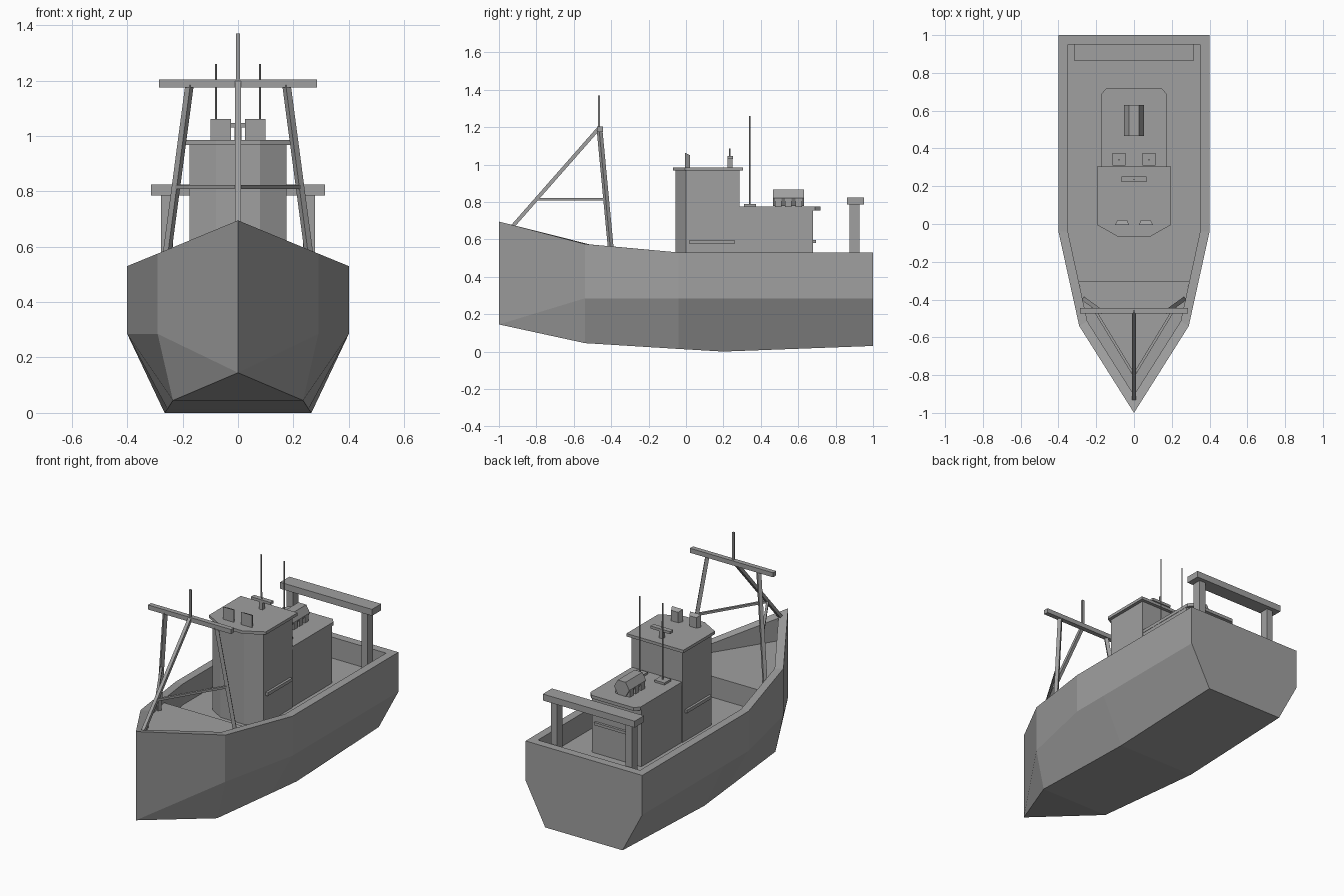
import bpy, bmesh
from mathutils import Vector

cube = bpy.data.objects.get("Cube")
if cube:
    bpy.data.objects.remove(cube, do_unlink=True)

grey = bpy.data.materials.new("plain grey")
grey.use_nodes = True
tone = (0.35, 0.35, 0.35, 1)
grey.diffuse_color = tone
grey.node_tree.nodes["Principled BSDF"].inputs["Base Color"].default_value = tone


def finish(name, bm):
    bmesh.ops.remove_doubles(bm, verts=bm.verts, dist=0.0005)
    bmesh.ops.recalc_face_normals(bm, faces=bm.faces)
    mesh = bpy.data.meshes.new(name)
    bm.to_mesh(mesh)
    bm.free()
    mesh.materials.append(grey)
    obj = bpy.data.objects.new(name, mesh)
    bpy.context.collection.objects.link(obj)
    return obj


def loft(name, rings):
    """Closed solid through matching rings of points."""
    bm = bmesh.new()
    rows = [[bm.verts.new(p) for p in ring] for ring in rings]
    n = len(rows[0])
    for a, b in zip(rows, rows[1:]):
        for i in range(n):
            j = (i + 1) % n
            bm.faces.new((a[i], a[j], b[j], b[i]))
    bm.faces.new(rows[0])
    bm.faces.new(rows[-1])
    return finish(name, bm)


def slab(name, half, z0, z1):
    """Prism from the +x half of a symmetric plan outline."""
    plan = half + [(-x, y) for x, y in reversed(half) if x > 0]
    return loft(name, [[(x, y, z) for x, y in plan] for z in (z0, z1)])


def box(name, x0, x1, y0, y1, z0, z1):
    return loft(name, [[(x0, y0, z), (x1, y0, z), (x1, y1, z), (x0, y1, z)]
                       for z in (z0, z1)])


def bar(name, a, b, width, sides=4):
    """Straight bar between two points."""
    a, b = Vector(a), Vector(b)
    bm = bmesh.new()
    radius = width * (0.7071 if sides == 4 else 0.5)
    bmesh.ops.create_cone(bm, cap_ends=True, segments=sides, radius1=radius,
                          radius2=radius, depth=(b - a).length)
    if sides == 4:
        turn = bmesh.ops.rotate
        from mathutils import Matrix
        turn(bm, verts=bm.verts, matrix=Matrix.Rotation(0.7854, 3, 'Z'))
    rot = (b - a).to_track_quat('Z', 'Y').to_matrix().to_4x4()
    rot.translation = (a + b) / 2
    bm.transform(rot)
    return finish(name, bm)


# Hull: half shell from keel, over the gunwale, down to the deck, then mirrored
DECK, CHINE, RAIL = 0.40, 0.285, 0.53
gunwale = [(0, -1, 0.695), (0.29, -0.54, 0.575), (0.4, -0.04, RAIL),
           (0.4, 0.2, RAIL), (0.4, 1, RAIL), (0, 1, RAIL)]
chine = [(0, -1, 0.145)] + [(x, y, CHINE) for x, y, z in gunwale[1:]]
keel = [(0, -1, 0.145), (0.235, -0.54, 0.045), (0.255, -0.04, 0.014),
        (0.265, 0.2, 0), (0.265, 1, 0.03), (0, 1, 0.03)]
inner = [(0, -0.905, 0.67), (0.247, -0.515, 0.573), (0.35, -0.04, RAIL),
         (0.35, 0.2, RAIL), (0.35, 0.95, RAIL), (0, 0.95, RAIL)]
floor = [(x, y, DECK) for x, y, z in inner]


def middle(row):
    return [(0, y, z) for x, y, z in row]


bm = bmesh.new()
strips = [middle(keel), keel, chine, gunwale, inner, floor, middle(floor)]
grid = [[bm.verts.new(p) for p in row] for row in strips]
for a, b in zip(grid, grid[1:]):
    for i in range(len(a) - 1):
        bm.faces.new((a[i], a[i + 1], b[i + 1], b[i]))
bmesh.ops.remove_doubles(bm, verts=bm.verts, dist=0.0005)
dup = bmesh.ops.duplicate(bm, geom=bm.verts[:] + bm.edges[:] + bm.faces[:])
for v in dup["geom"]:
    if isinstance(v, bmesh.types.BMVert):
        v.co.x *= -1
finish("hull", bm)

slab("foredeck", [(0, -0.905), (0.247, -0.515), (0.2925, -0.305)], DECK, 0.53)

# Deckhouse and wheelhouse
box("deckhouse", -0.17, 0.17, 0.27, 0.68, DECK, 0.76)
slab("deckhouse_roof", [(0.172, 0.27), (0.172, 0.69), (0.145, 0.72)], 0.755, 0.775)
slab("wheelhouse", [(0.08, -0.055), (0.175, 0), (0.175, 0.285)], DECK, 0.97)
slab("wheelhouse_roof", [(0.08, -0.07), (0.195, -0.005), (0.195, 0.305)], 0.967, 0.985)
box("rear_grab_rail", -0.085, 0.145, 0.67, 0.695, 0.58, 0.597)

# Paired fittings on the houses
for side, label in ((1, "left"), (-1, "right")):
    def sx(x):
        return side * x
    box(label + "_side_handrail", sx(0.17), sx(0.19), 0.02, 0.26, 0.576, 0.596)
    loft(label + "_roof_lamp", [
        [(sx(0.025), -0.005, 0.98), (sx(0.1), -0.005, 0.98),
         (sx(0.1), -0.005, 1.062), (sx(0.025), -0.005, 1.062)],
        [(sx(0.038), 0.022, 0.98), (sx(0.087), 0.022, 0.98),
         (sx(0.087), 0.022, 1.05), (sx(0.038), 0.022, 1.05)]])
    box(label + "_aerial_pad", sx(0.045), sx(0.115), 0.31, 0.375, 0.773, 0.788)
    bar(label + "_aerial", (sx(0.08), 0.34, 0.78), (sx(0.08), 0.34, 1.26), 0.008, 6)

# Scanner on the wheelhouse roof
bar("scanner_pedestal", (0, 0.235, 0.98), (0, 0.235, 1.035), 0.025)
box("scanner_bar", -0.067, 0.067, 0.222, 0.252, 1.03, 1.046)
bar("scanner_pin", (0, 0.235, 1.04), (0, 0.235, 1.085), 0.008, 6)

# Six sided raft canister on chocks
hexagon = [(0.052, 0), (0.027, 0.044), (-0.027, 0.044),
           (-0.052, 0), (-0.027, -0.044), (0.027, -0.044)]
loft("raft_canister", [[(x, y, 0.822 + z) for x, z in hexagon] for y in (0.465, 0.63)])
for i in range(3):
    y = 0.475 + i * 0.055
    box("raft_chock", -0.05, 0.05, y, y + 0.035, 0.77, 0.82)

# Stern gantry
box("gantry_beam", -0.315, 0.315, 0.862, 0.952, 0.785, 0.825)
for s in (-1, 1):
    box("gantry_post", s * 0.235, s * 0.278, 0.873, 0.927, DECK, 0.79)

# Forward mast frame
box("mast_crosstree", -0.285, 0.285, -0.475, -0.445, 1.175, 1.203)
bar("mast_stay", (0, -0.925, 0.672), (0, -0.465, 1.195), 0.02)
bar("mast_pole", (0, -0.465, 1.18), (0, -0.465, 1.37), 0.013)
for s in (-1, 1):
    bar("mast_leg", (s * 0.262, -0.4, 0.53), (s * 0.175, -0.462, 1.185), 0.022)
    bar("mast_brace", (s * 0.226, -0.427, 0.815), (0, -0.8, 0.815), 0.014)
